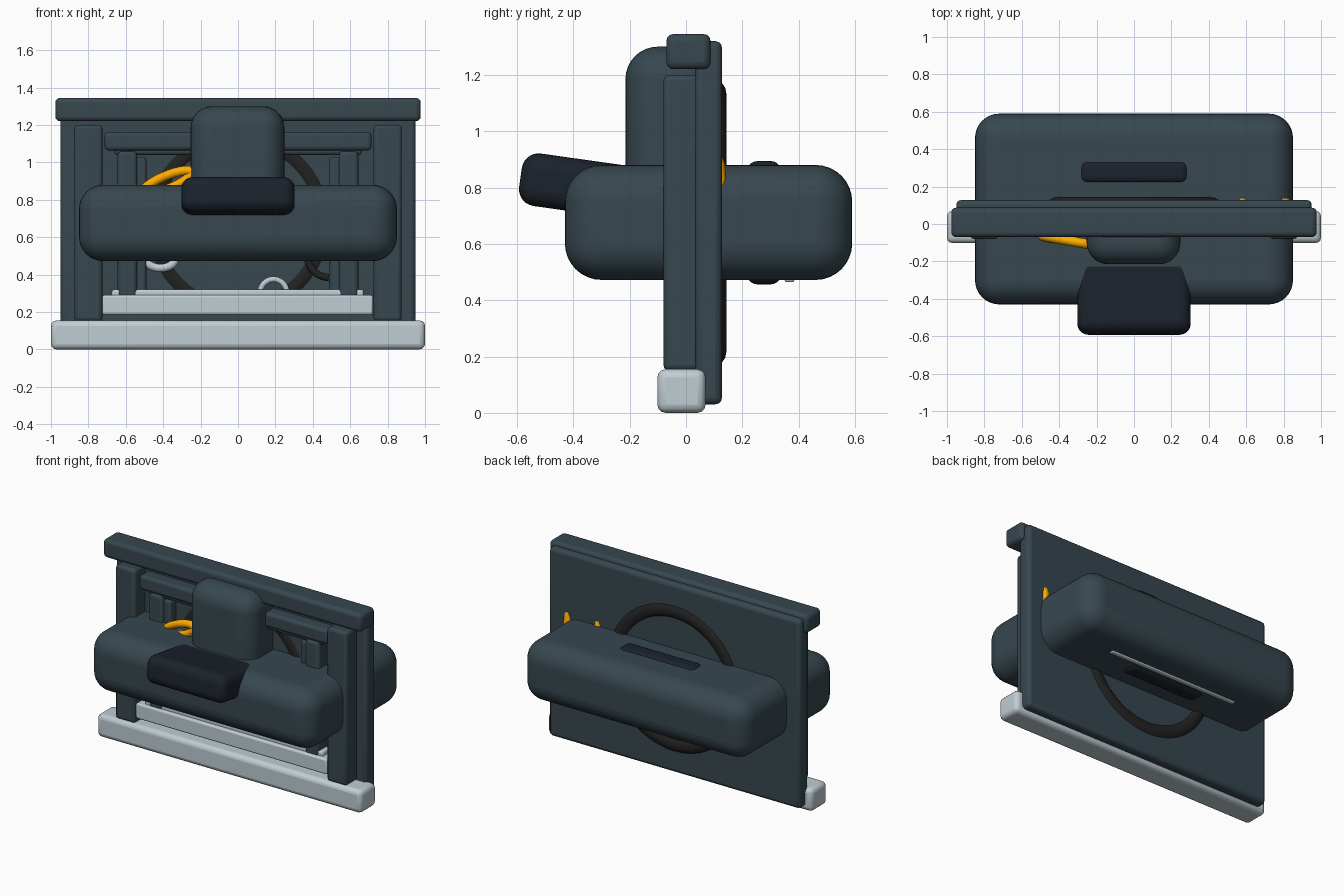
import bpy, math
from mathutils import Vector, Euler

if "Cube" in bpy.data.objects:
    bpy.data.objects.remove(bpy.data.objects["Cube"])


def mat(name, c):
    m = bpy.data.materials.new(name)
    m.diffuse_color = (*c, 1)
    m.use_nodes = True
    m.node_tree.nodes["Principled BSDF"].inputs["Base Color"].default_value = m.diffuse_color
    return m


SLATE = mat("slate", (0.038, 0.063, 0.078))
PALE = mat("pale_grey", (0.52, 0.61, 0.65))
NAVY = mat("navy", (0.011, 0.016, 0.024))
BLACK = mat("black", (0.016, 0.016, 0.016))
AMBER = mat("amber", (1.0, 0.42, 0.0))


def box(name, x, y, z, m, r=0.02, seg=3, rot=0):
    """Rounded box from (min, max) ranges."""
    c = [(a + b) / 2 for a, b in (x, y, z)]
    bpy.ops.mesh.primitive_cube_add(size=1, location=c)
    o = bpy.context.object
    o.name = name
    o.scale = [b - a for a, b in (x, y, z)]
    bpy.ops.object.transform_apply(location=False, rotation=False, scale=True)
    o.rotation_euler.x = rot
    b = o.modifiers.new("round", 'BEVEL')
    b.width, b.segments = r, seg
    o.data.materials.append(m)
    bpy.ops.object.shade_smooth_by_angle(angle=math.radians(40))
    return o


def pair(name, x, y, z, m, r=0.02):
    """Left and right copies of a box."""
    box("right_" + name, x, y, z, m, r)
    box("left_" + name, (-x[1], -x[0]), y, z, m, r)


def tube(name, pts, r, m, closed=False):
    """Round tube through points."""
    cu = bpy.data.curves.new(name, 'CURVE')
    cu.dimensions = '3D'
    cu.bevel_depth, cu.bevel_resolution = r, 3
    cu.use_fill_caps = True
    s = cu.splines.new('POLY')
    s.points.add(len(pts) - 1)
    for p, q in zip(s.points, pts):
        p.co = (*q, 1)
    s.use_cyclic_u = closed
    cu.materials.append(m)
    o = bpy.data.objects.new(name, cu)
    bpy.context.collection.objects.link(o)


def arc(c, rx, rz, a0, a1, n=20, rot=(0, 0, 0)):
    """Elliptic arc facing the front."""
    e = Euler(rot).to_matrix()
    out = []
    for i in range(n + 1):
        a = math.radians(a0 + (a1 - a0) * i / n)
        out.append(Vector(c) + e @ Vector((rx * math.cos(a), 0, rz * math.sin(a))))
    return out


# outer frame and back panel
box("back_panel", (-0.95, 0.95), (0.032, 0.128), (0.03, 1.32), SLATE, 0.025)
box("top_beam", (-0.977, 0.977), (-0.07, 0.087), (1.22, 1.345), SLATE, 0.025)
box("base_beam", (-1, 1), (-0.102, 0.07), (0, 0.155), PALE, 0.03)
pair("outer_post", (0.725, 0.875), (-0.08, 0.05), (0.15, 1.2), SLATE)

# nested inner frames
box("middle_lintel", (-0.713, 0.713), (-0.055, 0.05), (1.064, 1.163), SLATE)
box("inner_lintel", (-0.66, 0.66), (-0.035, 0.05), (1.04, 1.1), SLATE, 0.015)
pair("middle_post", (0.54, 0.643), (-0.05, 0.05), (0.2, 1.06), SLATE)
pair("inner_post", (0.49, 0.56), (-0.03, 0.05), (0.25, 1.03), SLATE, 0.015)
box("lower_step", (-0.727, 0.722), (-0.07, 0.05), (0.185, 0.29), PALE, 0.012)
box("upper_step", (-0.675, 0.672), (-0.045, 0.05), (0.27, 0.32), PALE, 0.012)

# large rounded body through the panel, with upper block and snout
box("main_body", (-0.85, 0.85), (-0.43, 0.59), (0.472, 0.88), SLATE, 0.13, 8)
box("upper_block", (-0.253, 0.248), (-0.215, 0.115), (0.7, 1.3), SLATE, 0.115, 8)
box("front_snout", (-0.303, 0.303), (-0.59, -0.09), (0.707, 0.895), NAVY, 0.06, 6,
    rot=math.radians(-8))

# dark insert through the rear of the body and pale strip beneath
box("rear_insert", (-0.29, 0.29), (0.215, 0.34), (0.456, 0.894), NAVY, 0.04, 5)
box("under_strip", (-0.49, 0.49), (0.35, 0.385), (0.464, 0.5), PALE, 0.008)

# ring set into the panel
bpy.ops.mesh.primitive_torus_add(major_radius=0.455, minor_radius=0.062,
                                 major_segments=64, minor_segments=16,
                                 location=(0, 0.082, 0.675), rotation=(math.pi / 2, 0, 0))
ring = bpy.context.object
ring.name = "panel_ring"
ring.data.materials.append(BLACK)
bpy.ops.object.shade_smooth_by_angle(angle=math.radians(60))

# amber link at front and amber tips at the back
tube("amber_link", arc((-0.375, -0.085, 0.895), 0.14, 0.035, 0, 360, 32,
                       (0, math.radians(-22), math.radians(-10)))[:-1], 0.026, AMBER, True)
for side, x in (("inner", 0.58), ("outer", 0.81)):
    tube(side + "_amber_tip", [(x, 0.115, 0.8), (x, 0.11, 0.88), (x + 0.01, 0.085, 0.94)],
         0.03, AMBER)

# small hooks in front of the panel
tube("left_hook", arc((-0.415, 0.0, 0.485), 0.08, 0.05, 180, 350), 0.023, PALE)
tube("centre_hook", arc((0.19, 0.0, 0.3), 0.072, 0.075, 0, 180), 0.016, PALE)
tube("right_hook", arc((0.485, 0.0, 0.505), 0.115, 0.12, 180, 270), 0.02, BLACK)
